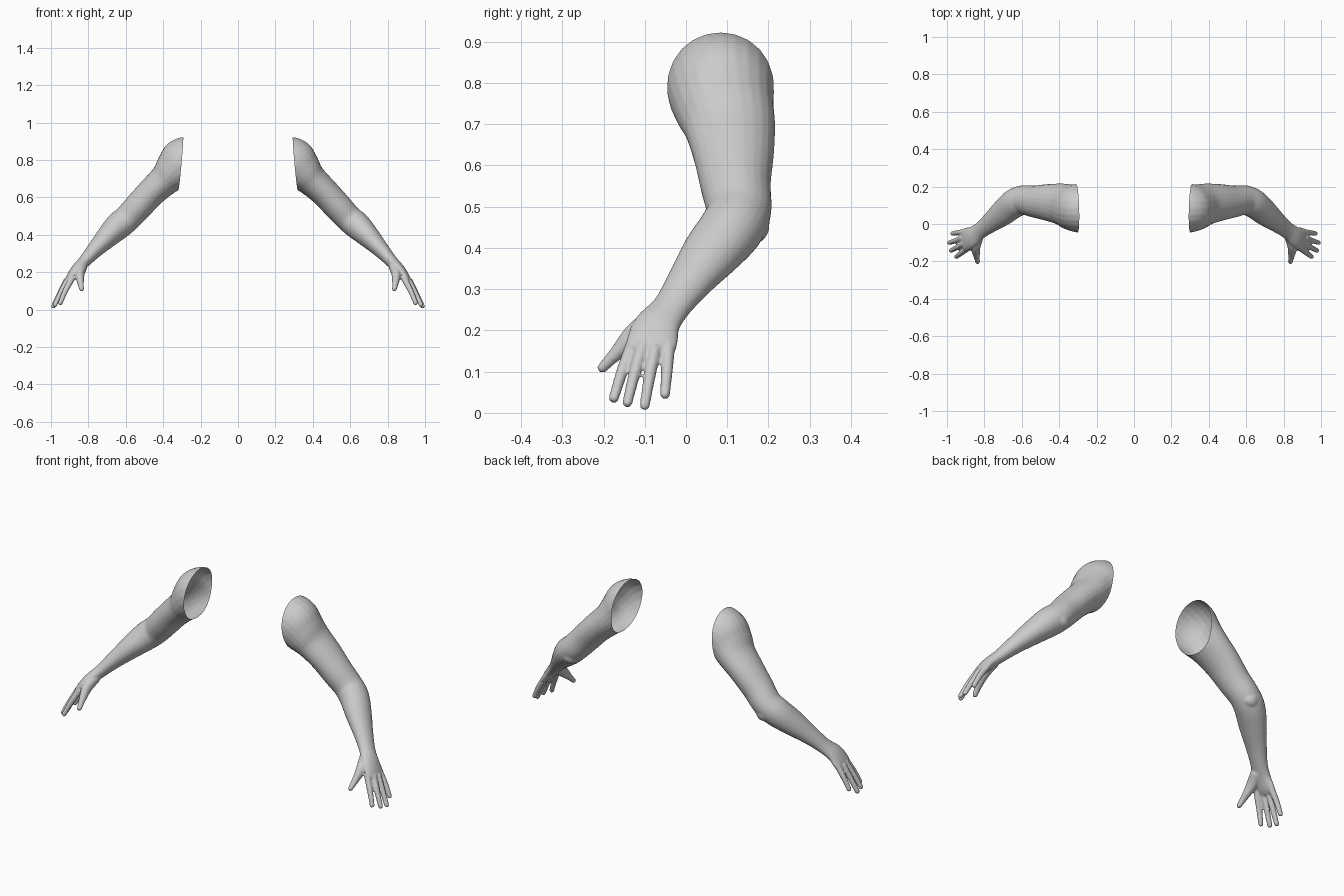
import bpy, bmesh, math
from mathutils import Vector

if "Cube" in bpy.data.objects:
    bpy.data.objects.remove(bpy.data.objects["Cube"])

skin = bpy.data.materials.new("plain grey skin")
skin.diffuse_color = (0.6, 0.6, 0.6, 1)
skin.use_nodes = True
skin.node_tree.nodes["Principled BSDF"].inputs["Base Color"].default_value = skin.diffuse_color


def spline(rows, steps=5):
    """Smooth curve through rows of numbers."""
    p = [Vector(r) for r in rows]
    p = [p[0] * 2 - p[1]] + p + [p[-1] * 2 - p[-2]]
    out = []
    for a, b, c, d in zip(p, p[1:], p[2:], p[3:]):
        for i in range(steps):
            t = i / steps
            out.append(0.5 * (2 * b + (c - a) * t + (2 * a - 5 * b + 4 * c - d) * t * t
                              + (3 * b - a - 3 * c + d) * t ** 3))
    return out + [p[-2]]


def loft(bm, rows, sides=24, round_end=False):
    """Closed tube; each row is x, y, z, up radius, side radius."""
    pts = spline(rows)
    cen = [Vector(p[:3]) for p in pts]
    rings = []
    n = len(pts)
    for i, p in enumerate(pts):
        t = (cen[min(i + 1, n - 1)] - cen[max(i - 1, 0)]).normalized()
        up = t.cross(Vector((0, 1, 0))).normalized()
        side = up.cross(t).normalized()
        rings.append((cen[i], t, up, side, p[3], p[4]))
    if round_end:  # domed tip
        c, t, up, side, a, b = rings[-1]
        for k in (0.4, 0.7, 0.9):
            s = math.sqrt(1 - k * k)
            rings.append((c + t * a * k, t, up, side, a * s, b * s))
    loops = []
    for c, t, up, side, a, b in rings:
        loops.append([bm.verts.new(c + up * a * math.cos(q) + side * b * math.sin(q))
                      for q in (2 * math.pi * k / sides for k in range(sides))])
    for A, B in zip(loops, loops[1:]):
        for k in range(sides):
            m = (k + 1) % sides
            bm.faces.new((A[k], A[m], B[m], B[k]))
    bm.faces.new(loops[0][::-1])
    bm.faces.new(loops[-1])


bm = bmesh.new()

# shoulder, upper arm, elbow, forearm and palm
loft(bm, [
    (0.240, 0.085, 0.800, 0.130, 0.135),
    (0.295, 0.085, 0.782, 0.134, 0.131),
    (0.340, 0.092, 0.745, 0.112, 0.122),
    (0.390, 0.106, 0.695, 0.087, 0.111),
    (0.460, 0.115, 0.630, 0.078, 0.099),
    (0.530, 0.120, 0.555, 0.076, 0.086),
    (0.590, 0.128, 0.490, 0.073, 0.079),
    (0.640, 0.110, 0.447, 0.073, 0.078),
    (0.700, 0.062, 0.388, 0.060, 0.072),
    (0.765, 0.010, 0.320, 0.044, 0.056),
    (0.822, -0.035, 0.257, 0.033, 0.046),
    (0.866, -0.070, 0.212, 0.029, 0.056),
    (0.897, -0.082, 0.172, 0.022, 0.062),
    (0.912, -0.086, 0.150, 0.014, 0.058),
])

# elbow point
loft(bm, [(0.575, 0.150, 0.475, 0.04, 0.03), (0.600, 0.165, 0.455, 0.046, 0.038),
          (0.625, 0.155, 0.437, 0.035, 0.03)], 16, True)

# fingers: base, middle joint, tip
fingers = [
    ((0.885, -0.128, 0.172), (0.923, -0.155, 0.100), (0.950, -0.175, 0.036)),
    ((0.908, -0.104, 0.165), (0.945, -0.125, 0.095), (0.979, -0.142, 0.025)),
    ((0.914, -0.074, 0.160), (0.951, -0.088, 0.090), (0.987, -0.100, 0.018)),
    ((0.902, -0.042, 0.165), (0.940, -0.046, 0.105), (0.970, -0.051, 0.045)),
]
for base, mid, tip in fingers:
    loft(bm, [base + (0.017, 0.016), mid + (0.015, 0.0145), tip + (0.0125, 0.0125)], 14, True)

# thumb
loft(bm, [(0.832, -0.065, 0.232, 0.028, 0.030), (0.846, -0.120, 0.192, 0.026, 0.030),
          (0.842, -0.168, 0.145, 0.018, 0.018), (0.836, -0.203, 0.109, 0.0125, 0.0125)], 16, True)

bmesh.ops.recalc_face_normals(bm, faces=bm.faces)
mesh = bpy.data.meshes.new("arms")
bm.to_mesh(mesh)
bm.free()
arms = bpy.data.objects.new("arms", mesh)
bpy.context.collection.objects.link(arms)

# blend the parts into one skin
rm = arms.modifiers.new("blend", 'REMESH')
rm.mode = 'VOXEL'
rm.voxel_size = 0.005
sm = arms.modifiers.new("soften", 'SMOOTH')
sm.factor = 0.5
sm.iterations = 5
dg = bpy.context.evaluated_depsgraph_get()
baked = bpy.data.meshes.new_from_object(arms.evaluated_get(dg))
arms.modifiers.clear()

# open the shoulder with a slanted cut
bm = bmesh.new()
bm.from_mesh(baked)
bmesh.ops.bisect_plane(bm, geom=bm.verts[:] + bm.edges[:] + bm.faces[:],
                       plane_co=(0.306, 0.085, 0.78), plane_no=(1, -0.03, 0.09),
                       clear_inner=True)
for f in bm.faces:
    f.smooth = True
    f.material_index = 0
bm.to_mesh(baked)
bm.free()
arms.data = baked
baked.materials.clear()
baked.materials.append(skin)

# opposite arm
mi = arms.modifiers.new("opposite arm", 'MIRROR')
mi.use_axis[0] = True
mi.use_mirror_merge = False
